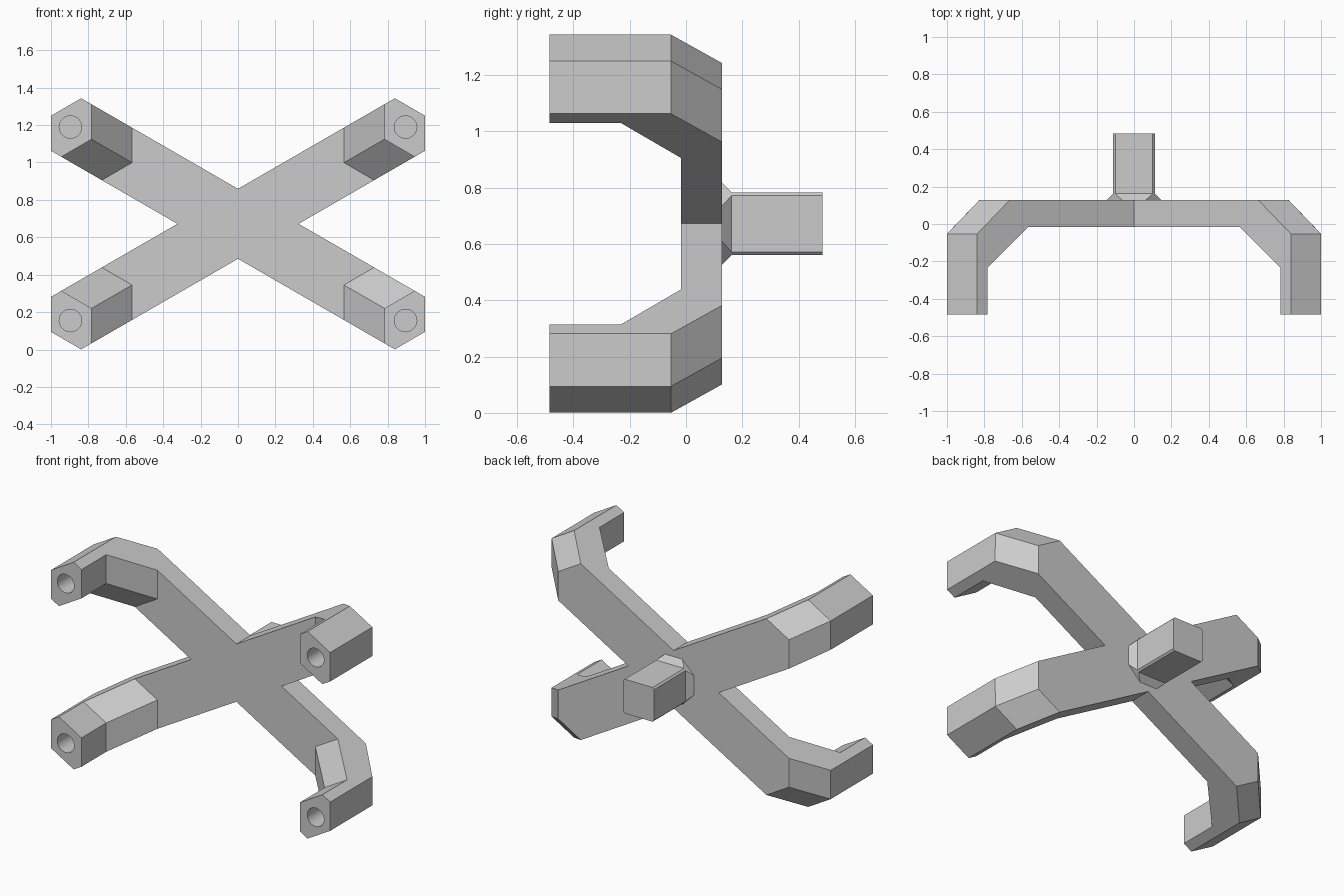
import bpy, bmesh, math

if "Cube" in bpy.data.objects:
    bpy.data.objects.remove(bpy.data.objects["Cube"])

CENTRE_Z = 0.672
C30, S30 = math.cos(math.pi / 6), math.sin(math.pi / 6)
HALF_W = 0.162      # half width of an arm
POINT = 0.093       # how far the hexagon ends project

grey = bpy.data.materials.new("light_grey")
grey.diffuse_color = (0.6, 0.6, 0.6, 1)
grey.use_nodes = True
grey.node_tree.nodes["Principled BSDF"].inputs["Base Color"].default_value = grey.diffuse_color


def make_object(name, bm, z=CENTRE_Z):
    bmesh.ops.recalc_face_normals(bm, faces=bm.faces)
    mesh = bpy.data.meshes.new(name)
    bm.to_mesh(mesh)
    bm.free()
    mesh.materials.append(grey)
    ob = bpy.data.objects.new(name, mesh)
    ob.location.z = z
    bpy.context.collection.objects.link(ob)
    return ob


def mirror_xz(ob):
    m = ob.modifiers.new("four_way", 'MIRROR')
    m.use_axis = (True, False, True)
    m.merge_threshold = 0.0005


def arm_point(u, v, y):
    """Point at distance u along the sloping arm and v across it."""
    return (u * C30 - v * S30, y, u * S30 + v * C30)


# Bent arm with hexagonal leg, one quarter; the inner end is mitred
bm = bmesh.new()
strips = []
for v, start, p in ((-HALF_W, HALF_W * math.tan(math.pi / 3), 0),
                    (0, 0, POINT),
                    (HALF_W, HALF_W * math.tan(math.pi / 6), 0)):
    out, inn = 1.062 + p, 0.997 - p
    profile = [(out, -.485), (out, -.053), (out - .2, .127), (start, .127),
               (start, -.017), (inn - .25, -.017), (inn, -.232), (inn, -.485)]
    strips.append([bm.verts.new(arm_point(u, v, y)) for u, y in profile])
for a, b in zip(strips, strips[1:]):
    for k in range(8):
        if k != 3:                      # open at the centre of the cross
            n = (k + 1) % 8
            bm.faces.new((a[k], a[n], b[n], b[k]))
bm.faces.new(strips[0])
bm.faces.new(strips[2])
bmesh.ops.recalc_face_normals(bm, faces=bm.faces)
bmesh.ops.dissolve_limit(bm, angle_limit=0.01, verts=bm.verts, edges=bm.edges)
frame = make_object("cross_frame", bm)
mirror_xz(frame)

# Round sockets in the leg ends
bm = bmesh.new()
rings = []
hx, _, hz = arm_point(1.0345, 0, 0)
for y in (-.6, -.185):
    rings.append([bm.verts.new((hx + .06 * math.cos(t), y, hz + .06 * math.sin(t)))
                  for t in (2 * math.pi * i / 32 for i in range(32))])
for i in range(32):
    j = (i + 1) % 32
    bm.faces.new((rings[0][i], rings[0][j], rings[1][j], rings[1][i])).smooth = True
for r in rings:
    bm.faces.new(r)
cutter = make_object("socket_cutter", bm)
mirror_xz(cutter)
cutter.hide_render = True
cutter.display_type = 'WIRE'
cut = frame.modifiers.new("sockets", 'BOOLEAN')
cut.operation = 'DIFFERENCE'
cut.solver = 'EXACT'
cut.object = cutter

# Rear post: octagonal flare rising into a square with small chamfers
bm = bmesh.new()
rings = []
for y, r, f in ((.127, .147, .062), (.162, .111, .1), (.485, .111, .1)):
    pts = [(r, -f), (r, f), (f, r), (-f, r), (-r, f), (-r, -f), (-f, -r), (f, -r)]
    rings.append([bm.verts.new((x, y, z)) for x, z in pts])
for a, b in zip(rings, rings[1:]):
    for i in range(8):
        j = (i + 1) % 8
        bm.faces.new((a[i], a[j], b[j], b[i]))
bm.faces.new(rings[0])
bm.faces.new(rings[-1])
make_object("rear_post", bm)

bpy.context.view_layer.update()
